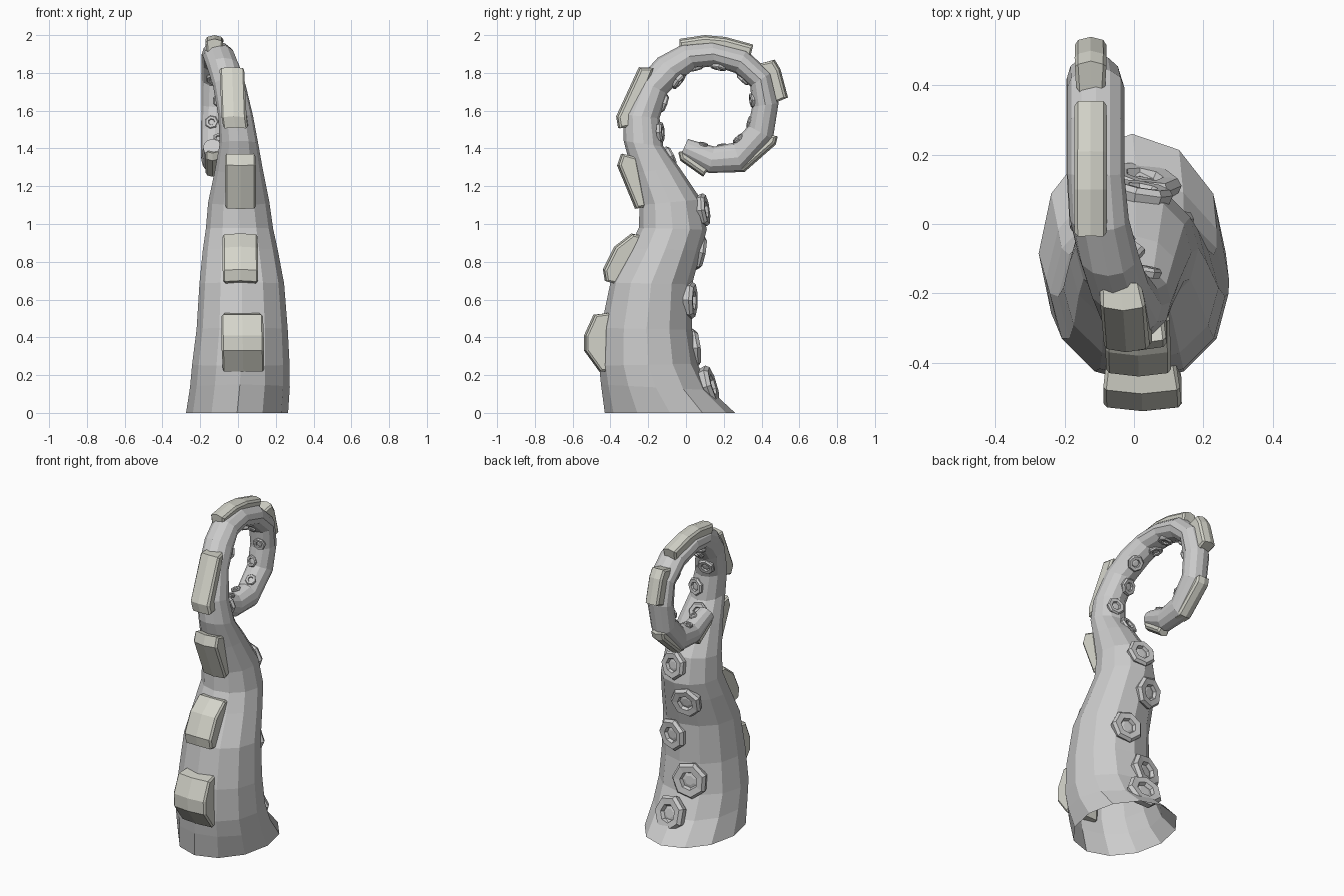
import bpy, bmesh, math
from mathutils import Vector
from mathutils.bvhtree import BVHTree

if "Cube" in bpy.data.objects:
    bpy.data.objects.remove(bpy.data.objects["Cube"])

SIDES = 12
horn = bpy.data.materials.new("plate_tone")
horn.diffuse_color = (0.66, 0.66, 0.59, 1)
horn.use_nodes = True
horn.node_tree.nodes["Principled BSDF"].inputs["Base Color"].default_value = horn.diffuse_color

# Each ring: outer y, outer z, inner y, inner z, centre x, half width
RINGS = [
    (-.43, 0, .26, 0, -.005, .27),
    (-.45, .15, .13, .12, .01, .264),
    (-.46, .25, .06, .26, .015, .258),
    (-.45, .45, .032, .44, .022, .241),
    (-.40, .69, .032, .68, .02, .224),
    (-.30, .87, .08, .86, .012, .198),
    (-.25, .98, .11, .97, .008, .178),
    (-.245, 1.10, .08, 1.13, .004, .162),
    (-.285, 1.27, -.035, 1.30, .005, .127),
    (-.33, 1.44, -.12, 1.41, .005, .102),
    (-.33, 1.58, -.14, 1.56, -.012, .092),
    (-.25, 1.77, -.10, 1.69, -.045, .087),
    (-.15, 1.88, -.02, 1.77, -.075, .087),
    (-.02, 1.95, .05, 1.825, -.10, .085),
    (.14, 1.965, .15, 1.835, -.11, .082),
    (.32, 1.92, .26, 1.80, -.11, .082),
    (.45, 1.80, .34, 1.73, -.11, .082),
    (.49, 1.64, .35, 1.62, -.115, .079),
    (.46, 1.45, .33, 1.52, -.12, .075),
    (.30, 1.275, .25, 1.43, -.125, .07),
    (.12, 1.27, .15, 1.41, -.13, .064),
    (-.03, 1.36, .01, 1.45, -.135, .05),
]


def add_object(bm, name, mat=None):
    bmesh.ops.recalc_face_normals(bm, faces=bm.faces)
    me = bpy.data.meshes.new(name)
    bm.to_mesh(me)
    ob = bpy.data.objects.new(name, me)
    bpy.context.collection.objects.link(ob)
    if mat:
        me.materials.append(mat)
    return ob


def loft(bm, loops, cap_start=False, cap_end=True):
    rows = [[bm.verts.new(p) for p in loop] for loop in loops]
    n = len(rows[0])
    for a, b in zip(rows, rows[1:]):
        for i in range(n):
            j = (i + 1) % n
            bm.faces.new((a[i], a[j], b[j], b[i]))
    if cap_start:
        bm.faces.new(rows[0][::-1])
    if cap_end:
        bm.faces.new(rows[-1])


# Curling arm, open underneath
def ring_data(r):
    o, i = Vector((r[4], r[0], r[1])), Vector((r[4], r[2], r[3]))
    return (o + i) / 2, (i - o) / 2, r[5]


loops = []
for r in RINGS:
    c, v, w = ring_data(r)
    loops.append([c + v * math.cos(a) + Vector((w * math.sin(a), 0, 0))
                  for a in (2 * math.pi * k / SIDES for k in range(SIDES))])
bm = bmesh.new()
loft(bm, loops)
bm.normal_update()
tree = BVHTree.FromBMesh(bm)
add_object(bm, "tentacle_arm")
bm.free()

# Back plates: outer (y, z) outline, x at first end, x at last end, half width
PLATES = [
    ([(-.42, .22), (-.46, .22), (-.54, .33), (-.54, .41), (-.49, .52), (-.41, .53)], .03, .02, .112),
    ([(-.35, .68), (-.43, .70), (-.44, .76), (-.38, .88), (-.29, .95), (-.23, .94)], .015, .01, .094),
    ([(-.22, 1.09), (-.27, 1.08), (-.365, 1.31), (-.345, 1.37), (-.27, 1.35)], .015, .01, .082),
    ([(-.30, 1.52), (-.36, 1.51), (-.37, 1.57), (-.25, 1.83), (-.18, 1.83)], -.005, -.04, .066),
    ([(-.03, 1.92), (-.035, 1.98), (.10, 2.0), (.21, 1.99), (.355, 1.95), (.34, 1.89)], -.125, -.125, .047),
    ([(.39, 1.85), (.47, 1.87), (.50, 1.82), (.54, 1.67), (.47, 1.64)], -.125, -.125, .046),
    ([(.45, 1.46), (.485, 1.46), (.475, 1.42), (.31, 1.275), (.26, 1.275), (.28, 1.31)], -.125, -.13, .045),
    ([(.12, 1.29), (.09, 1.25), (-.03, 1.335), (-.04, 1.375), (-.01, 1.38)], -.135, -.135, .038),
]
for n, (pts, xa, xb, w) in enumerate(PLATES, 1):
    bm = bmesh.new()
    chord = Vector(pts[-1]) - Vector(pts[0])
    out = Vector((-chord.y, chord.x)).normalized()
    cols = []
    for s in (-1, 0, 1):
        col = []
        for k, p in enumerate(pts):
            inner = k in (0, len(pts) - 1)
            q = Vector(p) - out * (.012 * abs(s) if not inner else .01)
            x = xa + (xb - xa) * k / (len(pts) - 1)
            col.append((x + s * w * (.9 if inner else 1), q.x, q.y))
        cols.append(col)
    loft(bm, cols, cap_start=True)
    sharp = [e for e in bm.edges if any(len(f.verts) > 4 for f in e.link_faces)]
    bmesh.ops.bevel(bm, geom=sharp, offset=.01, segments=1, affect='EDGES')
    add_object(bm, f"back_plate_{n}", horn)
    bm.free()

# Suckers: position along the rings, sideways aim, radius
SUCKERS = [(1.15, .05, .112), (2.45, -.3, .112), (3.65, .25, .1), (4.95, -.35, .098), (6.65, .1, .09),
           (8.5, -.3, .06), (9.5, .3, .056), (10.6, -.3, .054), (11.8, .3, .05),
           (13, -.3, .046), (14.2, .3, .045), (15.5, -.3, .042), (16.7, .3, .04),
           (17.8, -.3, .037), (18.7, .3, .034), (19.6, -.3, .03), (20.4, .3, .026)]
PROFILE = [(.92, -.2), (1, .12), (.86, .3), (.5, .27), (.42, .08), (.26, .12)]
bm = bmesh.new()
for t, aim, rad in SUCKERS:
    k = int(t)
    c0, v0, w0 = ring_data(RINGS[k])
    c1, v1, w1 = ring_data(RINGS[k + 1])
    c, v = c0.lerp(c1, t - k), v0.lerp(v1, t - k).normalized()
    hit, nor, _, _ = tree.ray_cast(c, (v + Vector((aim, 0, 0))).normalized())
    if hit is None:
        continue
    if nor.dot(v) < 0:
        nor = -nor
    nor = (nor * 2 + v).normalized()
    side = Vector((1, 0, 0))
    side = (side - nor * side.dot(nor)).normalized()
    up = nor.cross(side)
    loft(bm, [[hit + nor * (h * rad) + (side * math.cos(a) + up * math.sin(a)) * (f * rad)
               for a in (2 * math.pi * i / 7 for i in range(7))] for f, h in PROFILE])
add_object(bm, "suckers")
bm.free()
